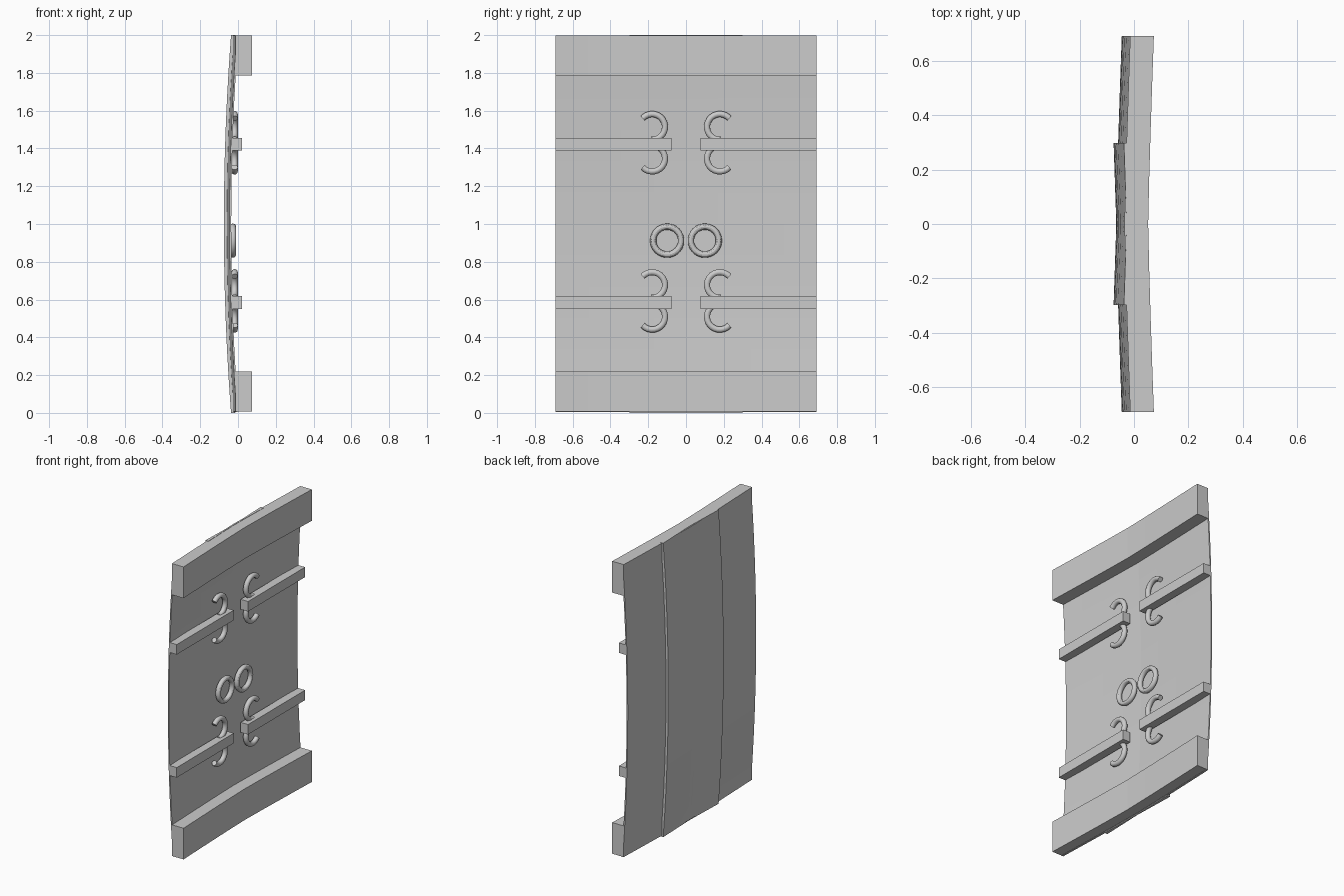
import bpy, bmesh
from math import sin, cos, radians

if "Cube" in bpy.data.objects:
    bpy.data.objects.remove(bpy.data.objects["Cube"])


def bow(y):
    # shallow sideways bend, deepest on the centre line
    return -0.021 * (1 - (abs(y) / 0.69) ** 1.2)


def bulge(z):
    # shallow vertical bend, deepest at mid height
    return 0.038 * (z - 1) ** 2 - 0.038


def spread(a, b, n):
    return [a + (b - a) * i / n for i in range(n + 1)]


def sheet(name, ys, zs, back, front):
    """Closed solid between two x = f(y, z) surfaces."""
    bm = bmesh.new()
    grids = [[[bm.verts.new((f(y, z), y, z)) for z in zs] for y in ys] for f in (back, front)]
    ny, nz = len(ys) - 1, len(zs) - 1
    for g in grids:
        for i in range(ny):
            for j in range(nz):
                bm.faces.new((g[i][j], g[i + 1][j], g[i + 1][j + 1], g[i][j + 1]))
    b, f = grids
    for i in range(ny):
        for j in (0, nz):
            bm.faces.new((b[i][j], b[i + 1][j], f[i + 1][j], f[i][j]))
    for j in range(nz):
        for i in (0, ny):
            bm.faces.new((b[i][j], b[i][j + 1], f[i][j + 1], f[i][j]))
    bmesh.ops.recalc_face_normals(bm, faces=bm.faces)
    mesh = bpy.data.meshes.new(name)
    bm.to_mesh(mesh)
    bm.free()
    ob = bpy.data.objects.new(name, mesh)
    bpy.context.collection.objects.link(ob)
    return ob


def box(name, x, y, z):
    # x, y, z are (min, max) pairs
    return sheet(name, y, z, lambda *_: x[0], lambda *_: x[1])


def tube(name, points, radius):
    cu = bpy.data.curves.new(name, 'CURVE')
    cu.dimensions = '3D'
    cu.bevel_depth = radius
    cu.bevel_resolution = 3
    cu.use_fill_caps = True
    sp = cu.splines.new('POLY')
    sp.points.add(len(points) - 1)
    for p, co in zip(sp.points, points):
        p.co = (*co, 1)
    sp.use_smooth = True
    ob = bpy.data.objects.new(name, cu)
    bpy.context.collection.objects.link(ob)
    return ob


# thin curved main panel
sheet("curved_panel", spread(-0.69, 0.69, 8), spread(0.006, 1.996, 12),
      lambda y, z: -0.007 + bow(y) + bulge(z),
      lambda y, z: 0.002 + bow(y) + bulge(z))

# raised centre slab on the back
sheet("centre_slab", spread(-0.298, 0.298, 4), spread(0, 2, 12),
      lambda y, z: -0.027 - 0.010 * abs(y) / 0.298 + bulge(z),
      lambda y, z: -0.001 + bow(y) + bulge(z))

# thick bent bars at top and bottom
for name, z0, z1 in (("bottom_bar", 0.008, 0.22), ("top_bar", 1.785, 1.998)):
    sheet(name, spread(-0.69, 0.69, 8), [z0, z1],
          lambda y, z: -0.014 + bow(y), lambda y, z: 0.073 + bow(y))

for side, label in ((-1, "left"), (1, "right")):
    for level, zc in (("lower", 0.585), ("upper", 1.422)):
        # square rods running in from the side edges
        box(f"{label}_{level}_rod", (-0.034, 0.022),
            sorted((side * 0.077, side * 0.69)), (zc - 0.034, zc + 0.034))
        # pairs of hooks curling outward from the rod ends
        for up in (-1, 1):
            arc = [radians(a) for a in spread(42, 275, 16)]
            tube(f"{label}_{level}_hook", [(-0.018, side * (0.179 + 0.068 * cos(a)),
                 zc + 0.008 + up * (0.084 + 0.068 * sin(a))) for a in arc], 0.017)
    # pull rings
    bpy.ops.mesh.primitive_torus_add(major_radius=0.074, minor_radius=0.0165,
                                     major_segments=32, minor_segments=12,
                                     location=(-0.027, side * 0.1, 0.912),
                                     rotation=(0, radians(90), 0))
    bpy.context.object.name = f"{label}_pull_ring"
    bpy.ops.object.shade_smooth_by_angle()
